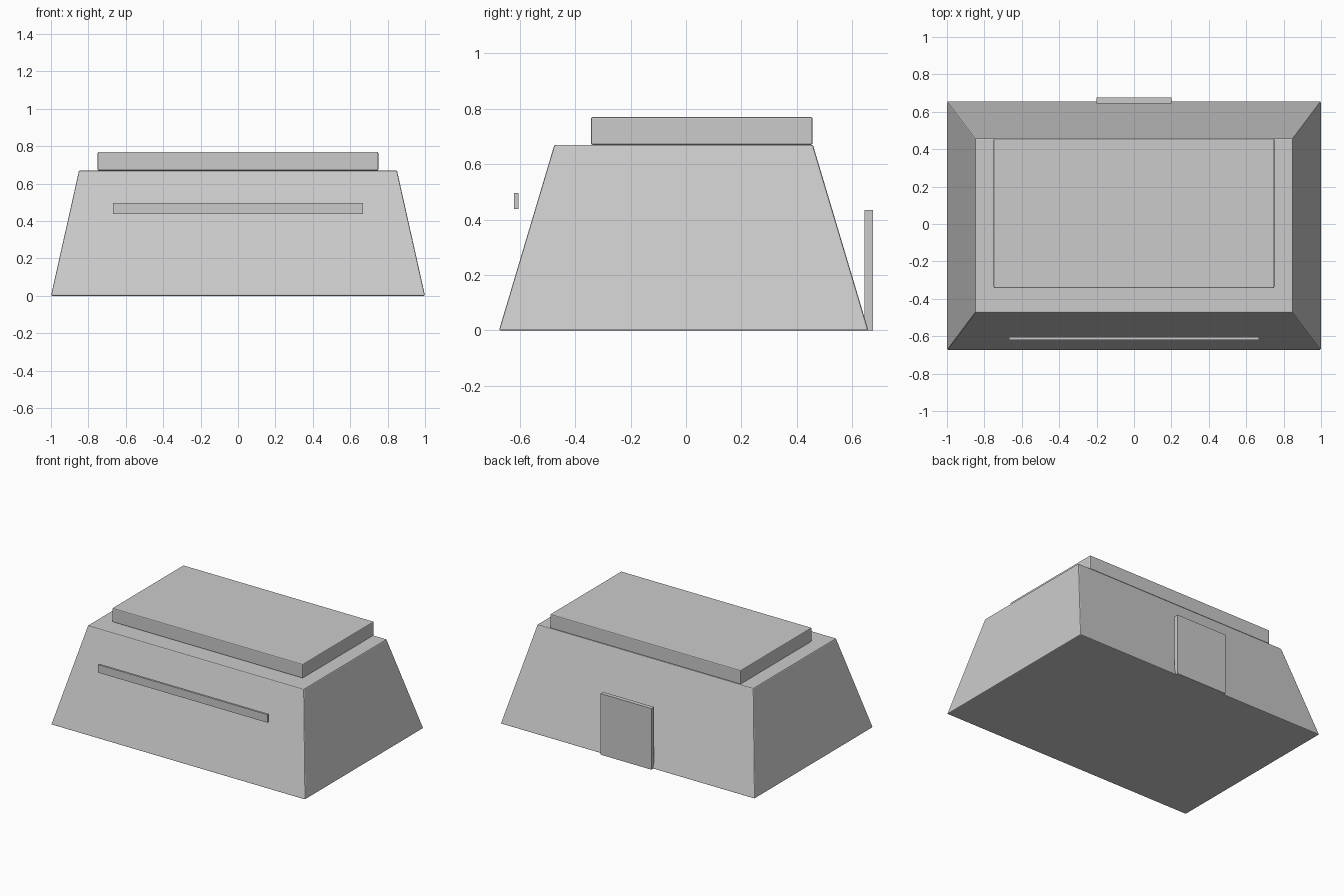
import bpy
import bmesh

cube = bpy.data.objects.get("Cube")
if cube:
    bpy.data.objects.remove(cube, do_unlink=True)

# Single concrete colour
grey = bpy.data.materials.new("concrete_grey")
grey.use_nodes = True
colour = (0.6, 0.6, 0.6, 1)
grey.diffuse_color = colour
grey.node_tree.nodes["Principled BSDF"].inputs["Base Color"].default_value = colour


def block(name, x, y, z, inset=(0, 0), bevel=0):
    """Box from (min, max) ranges; inset pulls the top edges inward."""
    lo, hi = zip(x, y, z)
    centre = [(a + b) / 2 for a, b in zip(lo, hi)]
    half = [(b - a) / 2 for a, b in zip(lo, hi)]
    bm = bmesh.new()
    bmesh.ops.create_cube(bm, size=2)
    for v in bm.verts:
        top = v.co.z > 0
        v.co.x *= half[0] - inset[0] * top
        v.co.y *= half[1] - inset[1] * top
        v.co.z *= half[2]
    mesh = bpy.data.meshes.new(name)
    bm.to_mesh(mesh)
    bm.free()
    mesh.materials.append(grey)
    obj = bpy.data.objects.new(name, mesh)
    obj.location = centre
    bpy.context.collection.objects.link(obj)
    if bevel:
        mod = obj.modifiers.new("soft_edges", "BEVEL")
        mod.width = bevel
        mod.segments = 2
    return obj


# Sloped bunker body and roof slab
block("bunker_body", (-1, 1), (-0.675, 0.658), (0, 0.67), inset=(0.15, 0.2), bevel=0.006)
block("roof_slab", (-0.75, 0.75), (-0.343, 0.457), (0.67, 0.77), bevel=0.006)

# Front viewing slit and rear door
block("viewing_slit", (-0.667, 0.667), (-0.62, -0.605), (0.438, 0.495))
block("rear_door", (-0.2, 0.2), (0.645, 0.675), (0, 0.435))
